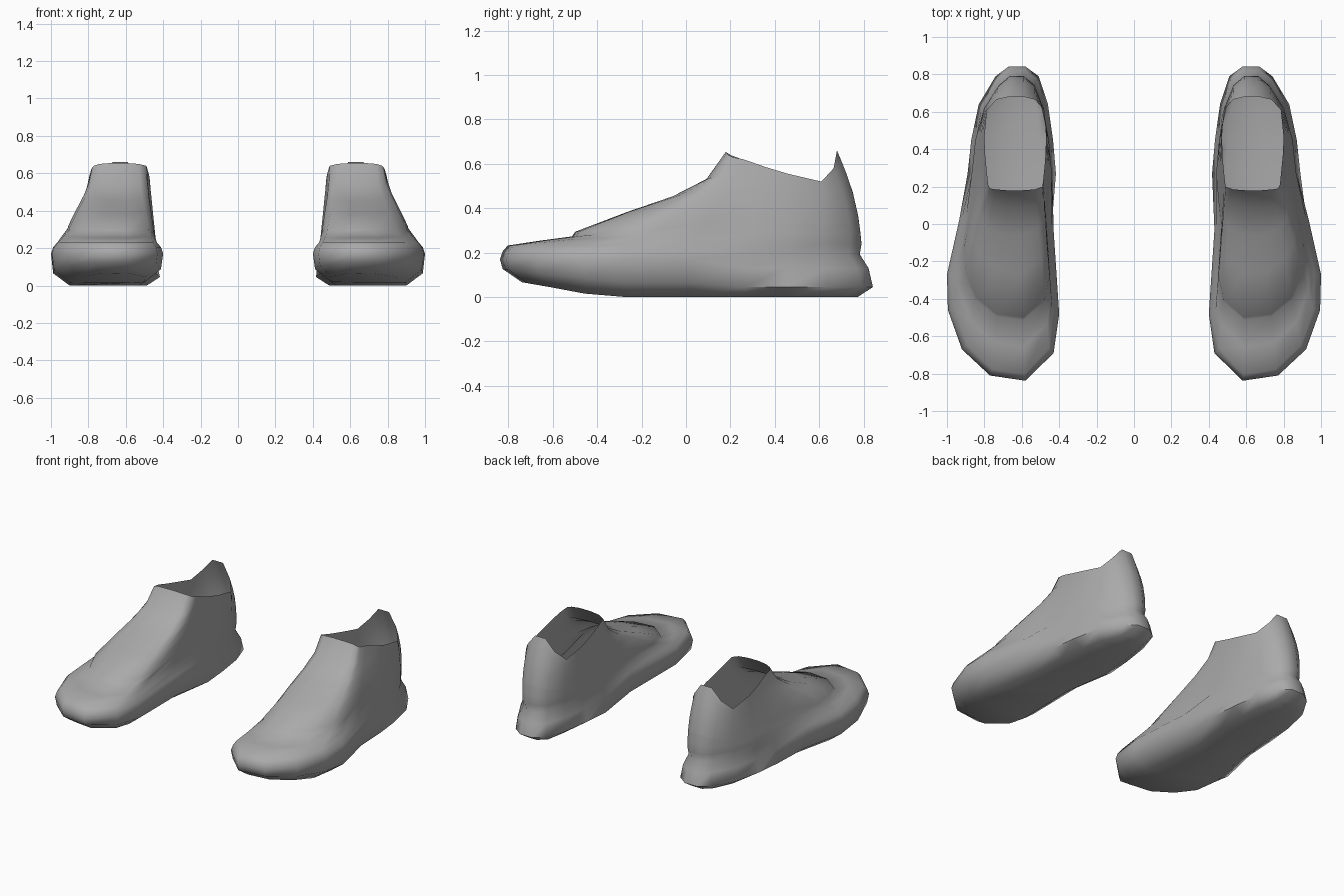
import bpy, bmesh, math
from mathutils import Vector

cube = bpy.data.objects.get("Cube")
if cube:
    bpy.data.objects.remove(cube, do_unlink=True)

grey = bpy.data.materials.new("mid grey")
grey.use_nodes = True
COLOUR = (0.4, 0.4, 0.4, 1)
grey.diffuse_color = COLOUR
grey.node_tree.nodes["Principled BSDF"].inputs["Base Color"].default_value = COLOUR

# Sole outline, counterclockwise from the toe, and the ankle rim point each column ends at
OUTLINE = [(.58, -.838), (.77, -.81), (.92, -.67), (.995, -.46), (1.0, -.27), (.935, .02),
           (.89, .27), (.87, .45), (.83, .64), (.74, .79), (.67, .842), (.58, .842),
           (.51, .79), (.46, .64), (.433, .45), (.417, .27), (.43, -.03), (.4, -.48), (.43, -.69)]
RIM = [(.60, .18, .655), (.68, .18, .655), (.74, .185, .65), (.77, .19, .64), (.78, .21, .63),
       (.785, .26, .62), (.795, .36, .585), (.80, .46, .555), (.785, .61, .52), (.735, .665, .58),
       (.67, .68, .66), (.59, .68, .66), (.53, .665, .58), (.48, .61, .52), (.47, .46, .555),
       (.475, .34, .59), (.485, .24, .625), (.49, .2, .64), (.53, .185, .65)]
# Upper rings: fraction along the column and sag per unit of run (the pair near .3 is the tongue step)
UPPER = [(.15, .042), (.295, .085), (.31, .070), (.55, .082), (.755, .10), (.91, .088)]
# Sole columns facing each other across the foot
PAIRS = [(0, 1), (18, 2), (17, 3), (16, 5), (15, 6), (14, 7), (13, 8), (12, 9), (11, 10)]


def ramp(v, a, b):
    t = min(1, max(0, (v - a) / (b - a)))
    return t * t * (3 - 2 * t)


def mix(a, b, t):
    return a + (b - a) * t


def inset(p, d, z):
    """Move an outline point towards the long axis of the foot."""
    x, y = p
    axis = Vector((.64, min(.5, max(-.45, y))))
    q = Vector(p) + (axis - Vector(p)).normalized() * d
    return Vector((q.x, q.y, z))


def column(p, rim):
    """Points of one column, from the sole edge up to the ankle rim."""
    y = p[1]
    back, heel = ramp(y, 0, .3), ramp(y, .5, .8)
    rise = max(0, -.27 - y) * .135
    pts = [inset(p, mix(.10, .07, back), max(0, rise - .01)),
           inset(p, mix(.012, 0, back), mix(.065 + rise * .8, .045, back)),
           inset(p, .02 * back, mix(.17, .13, back)),
           inset(p, mix(.012, .025, back) + .035 * heel, mix(.205, .192, back)),
           inset(p, mix(.035, .022, back) + .03 * heel, mix(.232, .24, back))]
    start, end = pts[-1], Vector(rim)
    run = (end - start).xy.length
    for s, sag in UPPER:
        q = start.lerp(end, s)
        q.z -= sag * run * ramp(run, .1, .4)
        q.y += .022 * heel * math.sin(math.pi * s)
        pts.append(q)
    return pts + [end]


def shoe(name, side):
    bm = bmesh.new()
    cols = [[bm.verts.new((v.x * side, v.y, v.z)) for v in column(p, r)]
            for p, r in zip(OUTLINE, RIM)]

    def face(vs):
        bm.faces.new(vs if side > 0 else vs[::-1])

    # Side wall and upper
    for i, a in enumerate(cols):
        b = cols[(i + 1) % len(cols)]
        for k in range(len(a) - 1):
            face([a[k], b[k], b[k + 1], a[k + 1]])
    # Underside, strip by strip
    for (l0, r0), (l1, r1) in zip(PAIRS, PAIRS[1:]):
        loop = [l0, l1] + list(range(r1, r0 - 1, -1))
        face([cols[j][0] for j in loop])
    mesh = bpy.data.meshes.new(name)
    bm.to_mesh(mesh)
    bm.free()
    mesh.materials.append(grey)
    ob = bpy.data.objects.new(name, mesh)
    bpy.context.collection.objects.link(ob)
    bpy.ops.object.select_all(action='DESELECT')
    ob.select_set(True)
    bpy.context.view_layer.objects.active = ob
    bpy.ops.object.shade_smooth_by_angle(angle=math.radians(65))


shoe("left_shoe", 1)
shoe("right_shoe", -1)
